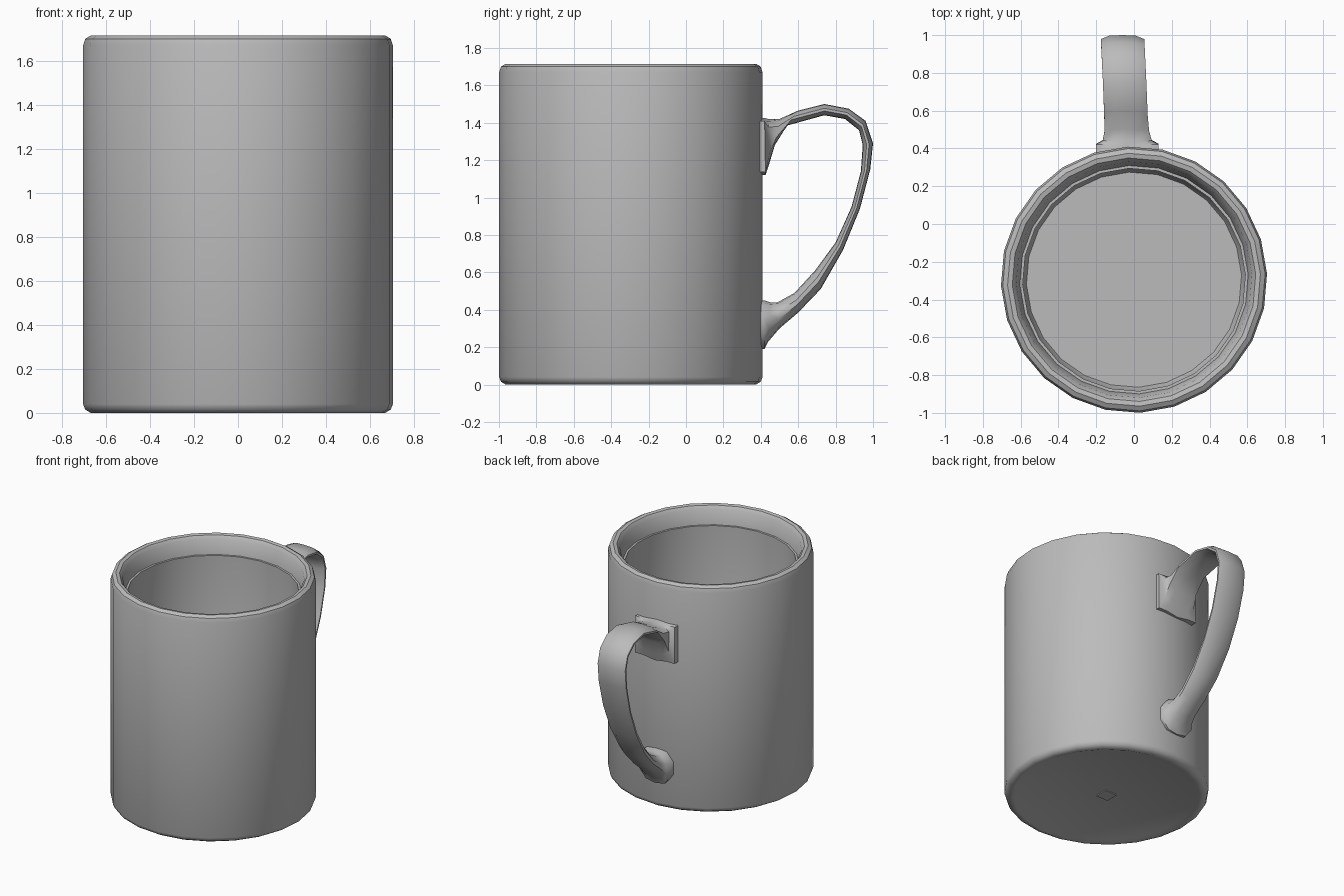
import bpy, bmesh, math

cube = bpy.data.objects.get("Cube")
if cube:
    bpy.data.objects.remove(cube, do_unlink=True)

CENTRE_Y = -0.295
SIDES = 24
PHASE = math.radians(2.6)

glaze = bpy.data.materials.new("grey_glaze")
glaze.use_nodes = True
glaze.diffuse_color = (0.5, 0.5, 0.5, 1)
glaze.node_tree.nodes["Principled BSDF"].inputs["Base Color"].default_value = glaze.diffuse_color


def finish(bm, name, angle):
    """Turn a bmesh into a named object, smooth apart from its sharp edges."""
    bmesh.ops.recalc_face_normals(bm, faces=bm.faces)
    mesh = bpy.data.meshes.new(name)
    bm.to_mesh(mesh)
    bm.free()
    mesh.materials.append(glaze)
    obj = bpy.data.objects.new(name, mesh)
    bpy.context.collection.objects.link(obj)
    bpy.ops.object.select_all(action="DESELECT")
    obj.select_set(True)
    bpy.context.view_layer.objects.active = obj
    bpy.ops.object.shade_smooth_by_angle(angle=math.radians(angle))
    return obj


def loft(name, rings, angle):
    """Skin a series of closed rings and cap both ends."""
    bm = bmesh.new()
    loops = [[bm.verts.new(point) for point in ring] for ring in rings]
    for a, b in zip(loops, loops[1:]):
        for i in range(len(a)):
            j = (i + 1) % len(a)
            bm.faces.new((a[i], a[j], b[j], b[i]))
    bm.faces.new(loops[0])
    bm.faces.new(loops[-1])
    return finish(bm, name, angle)


def circle(radius, z):
    turns = [PHASE + math.tau * i / SIDES for i in range(SIDES)]
    return [(radius * math.sin(t), CENTRE_Y - radius * math.cos(t), z) for t in turns]


# Cup: foot, outer wall, rounded lip, small inner step, inner wall and floor
cup_profile = [
    (.62, .01), (.645, 0), (.67, 0), (.695, .015), (.705, .04),
    (.705, 1.67), (.695, 1.7), (.67, 1.715), (.645, 1.71), (.625, 1.685),
    (.605, 1.58), (.59, 1.58), (.59, .14), (.57, .1),
]
loft("cup", [circle(r, z) for r, z in cup_profile], 40)


def strap_section(outer, inner, half_width, squareness):
    """Crowned strap section spanning an outer and an inner edge point."""
    centre_x = -0.035 - 0.045 * max(0, outer[0] - 0.43)
    corner = 0.12 + 0.33 * squareness
    right = [(0, 0.5), (0.6, 0.45), (1, corner), (1, -corner), (0.6, -0.45), (0, -0.5)]
    left = [(-u, t) for u, t in reversed(right[1:-1])]
    ring = []
    for u, t in right + left:
        y = inner[0] + (outer[0] - inner[0]) * (t + 0.5)
        z = inner[1] + (outer[1] - inner[1]) * (t + 0.5)
        ring.append((centre_x + u * half_width, y, z))
    return ring


# Handle: square upper pad, curved strap, rounder lower pad
handle_sections = [
    ((.36, 1.425), (.36, 1.12), .165, 1),
    ((.42, 1.425), (.425, 1.12), .165, 1),
    ((.44, 1.42), (.445, 1.18), .13, .6),
    ((.5, 1.42), (.475, 1.28), .118, .3),
    ((.6, 1.465), (.54, 1.385), .115, 0),
    ((.74, 1.5), (.74, 1.44), .115, 0),
    ((.87, 1.475), (.85, 1.42), .115, 0),
    ((.96, 1.41), (.925, 1.36), .115, 0),
    ((1, 1.29), (.945, 1.28), .115, 0),
    ((.985, 1.15), (.935, 1.14), .115, 0),
    ((.93, .94), (.885, .95), .113, 0),
    ((.84, .72), (.8, .76), .11, 0),
    ((.72, .51), (.69, .61), .105, 0),
    ((.6, .385), (.58, .49), .1, 0),
    ((.5, .3), (.49, .44), .1, .1),
    ((.44, .23), (.45, .44), .11, .2),
    ((.42, .19), (.42, .45), .13, .2),
    ((.36, .19), (.36, .45), .13, .2),
]
loft("handle", [strap_section(*s) for s in handle_sections], 45)

# Small square plate under the base
bm = bmesh.new()
bmesh.ops.create_cube(bm, size=0.1)
for v in bm.verts:
    v.co = (v.co.x, v.co.y + CENTRE_Y, 0.008 + v.co.z * 0.08)
finish(bm, "base_plate", 30)
